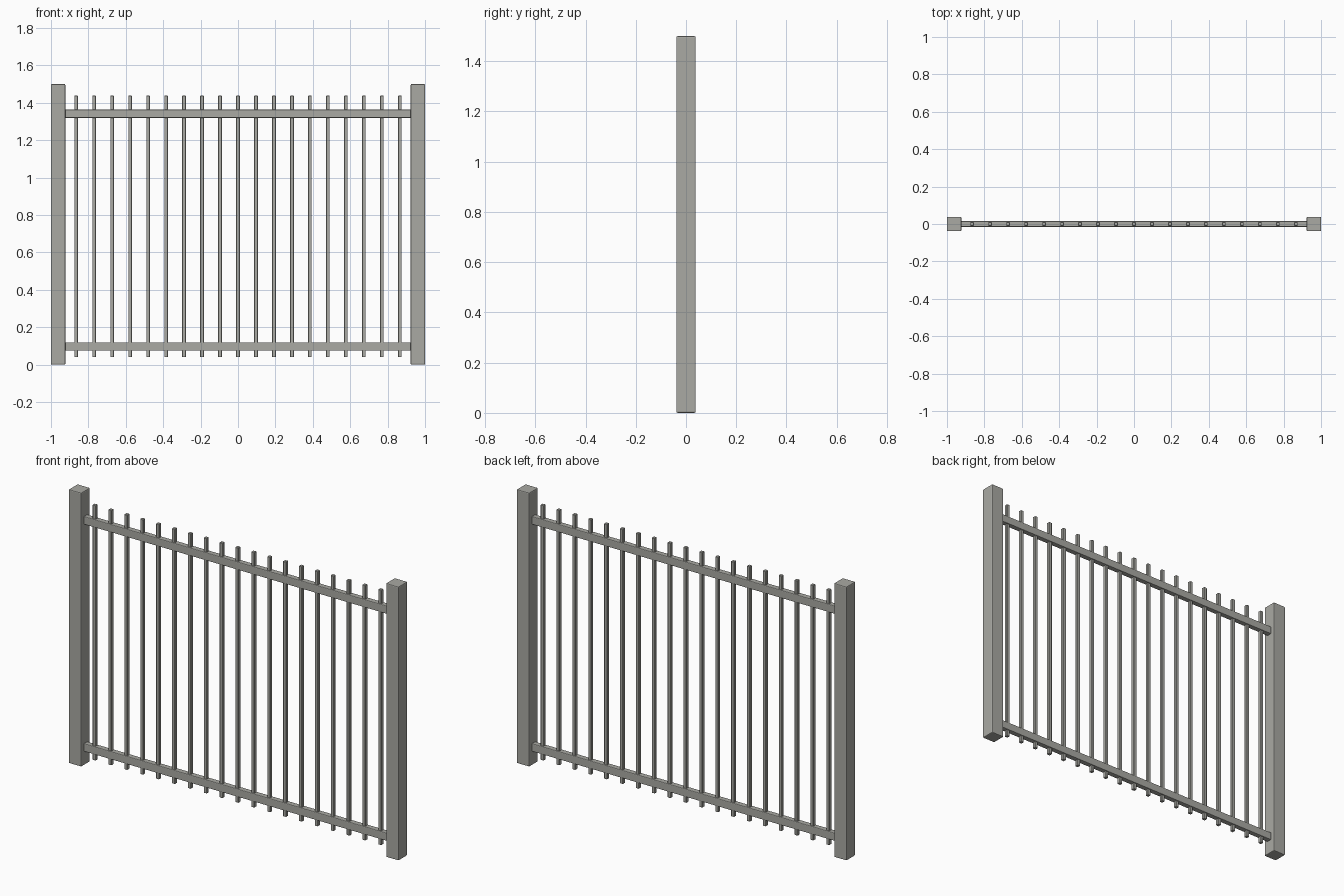
import bpy, bmesh

if "Cube" in bpy.data.objects:
    bpy.data.objects.remove(bpy.data.objects["Cube"])

metal = bpy.data.materials.new("warm grey metal")
metal.diffuse_color = (0.40, 0.40, 0.37, 1)
metal.use_nodes = True
metal.node_tree.nodes["Principled BSDF"].inputs["Base Color"].default_value = metal.diffuse_color


def bar(name, center, size, bevel, segments=1):
    """Box bar with softened edges."""
    bm = bmesh.new()
    bmesh.ops.create_cube(bm, size=1)
    bmesh.ops.scale(bm, vec=size, verts=bm.verts)
    bmesh.ops.bevel(bm, geom=bm.edges[:], offset=bevel, segments=segments,
                    profile=0.5, affect='EDGES')
    mesh = bpy.data.meshes.new(name)
    bm.to_mesh(mesh)
    bm.free()
    mesh.materials.append(metal)
    obj = bpy.data.objects.new(name, mesh)
    obj.location = center
    bpy.context.collection.objects.link(obj)
    return obj


# End posts
for side, label in ((-1, "left"), (1, "right")):
    bar(label + "_post", (side * 0.9615, 0, 0.75), (0.077, 0.077, 1.5), 0.005, 2)

# Horizontal rails, ends just inside the posts
for z, label in ((0.097, "bottom"), (1.341, "top")):
    bar(label + "_rail", (0, 0, z), (1.85, 0.03, 0.044), 0.004, 2)

# Square pickets passing through both rails
COUNT, SPACING = 19, 0.0962
for i in range(COUNT):
    x = (i - (COUNT - 1) / 2) * SPACING
    bar(f"picket_{i + 1:02d}", (x, 0, 0.739), (0.019, 0.019, 1.398), 0.002)
